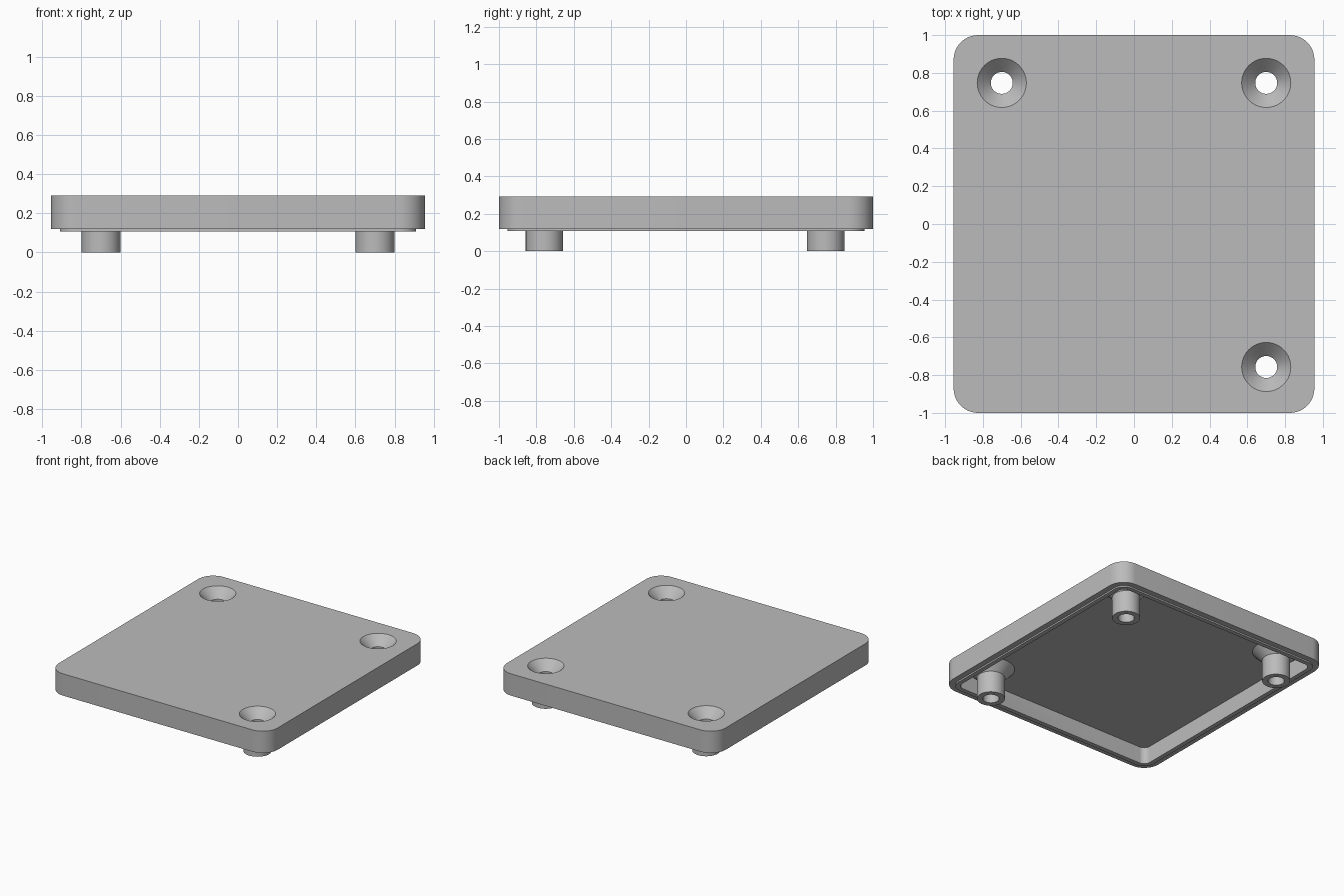
import bpy, bmesh, math

cube = bpy.data.objects.get("Cube")
if cube:
    bpy.data.objects.remove(cube, do_unlink=True)

HALF_X, HALF_Y, CORNER = 0.955, 1.0, 0.13
TOP, RIM, LIP, CEILING = 0.292, 0.12, 0.108, 0.24
POSTS = [(-0.70, 0.747), (0.70, 0.747), (0.70, -0.757)]

grey = bpy.data.materials.new("plain grey")
grey.use_nodes = True
grey.diffuse_color = (0.5, 0.5, 0.5, 1)
grey.node_tree.nodes["Principled BSDF"].inputs["Base Color"].default_value = (0.5, 0.5, 0.5, 1)


def rounded_ring(inset, z, steps=12):
    """Rounded rectangle, inset from the outer outline."""
    r = CORNER - inset
    pts = []
    for i, (sx, sy) in enumerate([(1, 1), (-1, 1), (-1, -1), (1, -1)]):
        for k in range(steps + 1):
            a = (i + k / steps) * math.pi / 2
            pts.append((sx * (HALF_X - CORNER) + r * math.cos(a),
                        sy * (HALF_Y - CORNER) + r * math.sin(a), z))
    return pts


def circle_ring(centre, r, z, steps=64):
    return [(centre[0] + r * math.cos(k * math.tau / steps),
             centre[1] + r * math.sin(k * math.tau / steps), z) for k in range(steps)]


def solid(name, rings):
    """Closed solid bridged through a stack of rings."""
    bm = bmesh.new()
    loops = [[bm.verts.new(p) for p in ring] for ring in rings]
    for a, b in zip(loops, loops[1:]):
        for i in range(len(a)):
            j = (i + 1) % len(a)
            bm.faces.new((a[i], a[j], b[j], b[i]))
    bm.faces.new(loops[0])
    bm.faces.new(loops[-1])
    bmesh.ops.recalc_face_normals(bm, faces=bm.faces)
    mesh = bpy.data.meshes.new(name)
    bm.to_mesh(mesh)
    bm.free()
    obj = bpy.data.objects.new(name, mesh)
    obj.data.materials.append(grey)
    bpy.context.collection.objects.link(obj)
    return obj


def combine(target, tool, operation):
    """Apply a boolean and discard the tool."""
    tool.hide_render = True
    mod = target.modifiers.new(operation.lower(), 'BOOLEAN')
    mod.operation, mod.solver, mod.object = operation, 'EXACT', tool
    bpy.context.view_layer.objects.active = target
    bpy.ops.object.modifier_apply(modifier=mod.name)
    bpy.data.objects.remove(tool, do_unlink=True)


# Hollow lid with a stepped locating lip around its underside
lid = solid("lid", [rounded_ring(*s) for s in (
    (0, TOP), (0, RIM), (0.045, RIM), (0.045, LIP), (0.08, LIP), (0.08, CEILING))])

for spot in POSTS:
    # Screw post flaring into the underside
    post = solid("screw_post", [circle_ring(spot, *s) for s in (
        (0.1, 0), (0.1, CEILING - 0.07), (0.17, CEILING), (0.17, CEILING + 0.02))])
    combine(lid, post, 'UNION')
    # Countersunk through hole
    hole = solid("screw_hole", [circle_ring(spot, *s) for s in (
        (0.058, -0.1), (0.058, TOP - 0.072), (0.13, TOP), (0.13, TOP + 0.1))])
    combine(lid, hole, 'DIFFERENCE')

bpy.ops.object.select_all(action='DESELECT')
lid.select_set(True)
bpy.context.view_layer.objects.active = lid
bpy.ops.object.shade_smooth_by_angle(angle=math.radians(30))
